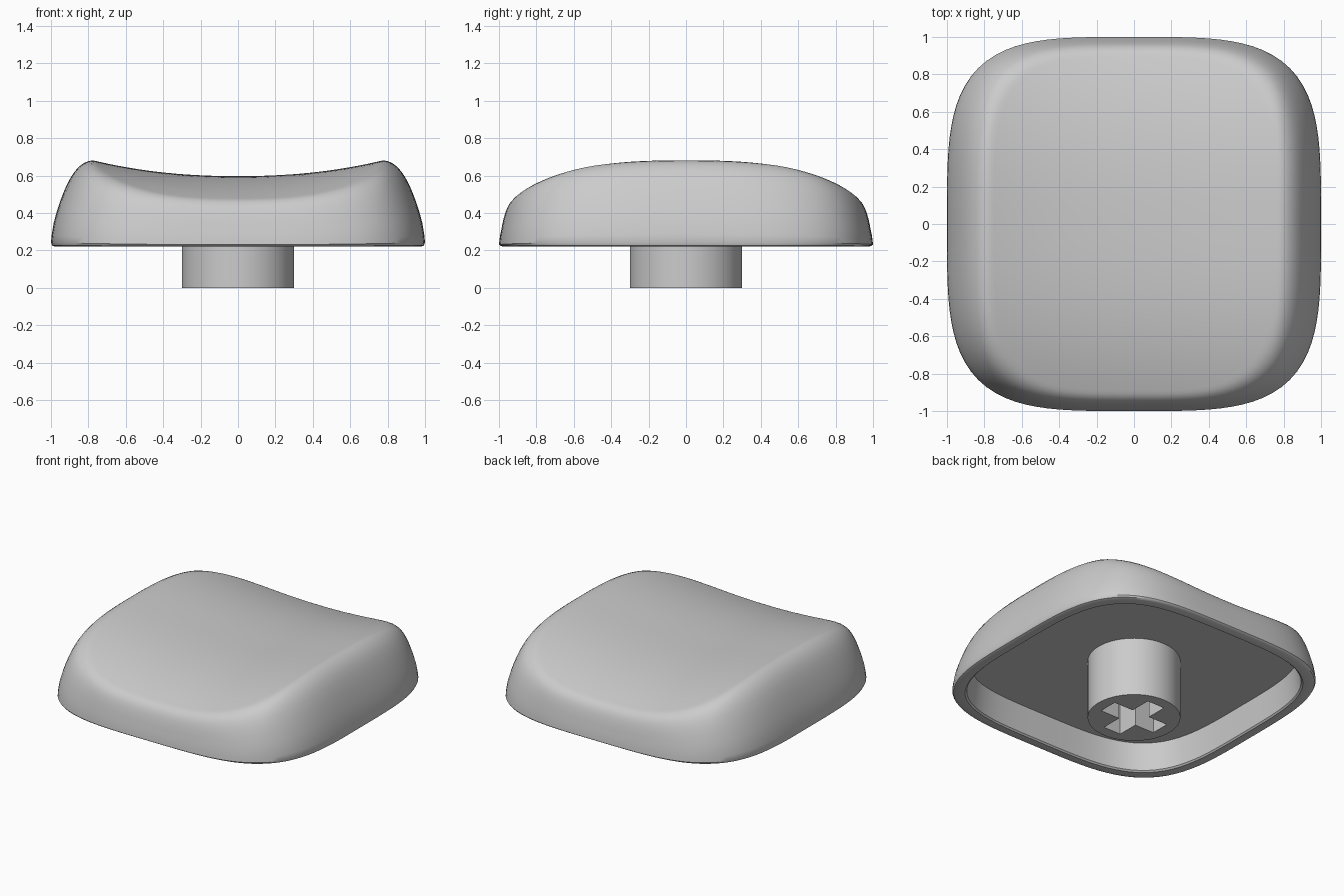
import bpy, bmesh
from math import sin, cos, pi

cube = bpy.data.objects.get("Cube")
if cube:
    bpy.data.objects.remove(cube, do_unlink=True)

grey = bpy.data.materials.new("light grey plastic")
grey.use_nodes = True
colour = (0.6, 0.6, 0.6, 1)
grey.diffuse_color = colour
grey.node_tree.nodes["Principled BSDF"].inputs["Base Color"].default_value = colour

BASE, CEILING, SIDES, POWER = 0.22, 0.42, 128, 3.8


def outline(rx, ry):
    """Rounded-square outline, evenly spaced by angle."""
    pts = []
    for i in range(SIDES):
        c, s = cos(2 * pi * i / SIDES), sin(2 * pi * i / SIDES)
        r = (abs(c) ** POWER + abs(s) ** POWER) ** (-1 / POWER)
        pts.append((rx * r * c, ry * r * s))
    return pts


def top_height(x, y):
    """Dished across x, domed along y."""
    dish = 0.083 * (min(abs(x), 0.78) / 0.77) ** 2.2
    return 0.597 + dish - 0.16 * abs(y) ** 2.6


def make_object(name, bm):
    bmesh.ops.recalc_face_normals(bm, faces=bm.faces)
    mesh = bpy.data.meshes.new(name)
    bm.to_mesh(mesh)
    bm.free()
    mesh.materials.append(grey)
    obj = bpy.data.objects.new(name, mesh)
    bpy.context.collection.objects.link(obj)
    return obj


def activate(obj):
    bpy.ops.object.select_all(action='DESELECT')
    obj.select_set(True)
    bpy.context.view_layer.objects.active = obj


# Cap: rings run from the cavity ceiling, round the rim and up over the top
bm = bmesh.new()
rings = []


def add_ring(rx, ry, height):
    rings.append([bm.verts.new((x, y, height(x, y))) for x, y in outline(rx, ry)])


add_ring(0.90, 0.90, lambda x, y: CEILING)
add_ring(0.92, 0.92, lambda x, y: BASE + 0.01)
add_ring(0.93, 0.93, lambda x, y: BASE)
add_ring(0.98, 0.98, lambda x, y: BASE)
add_ring(0.994, 0.994, lambda x, y: BASE + 0.006)

# Wall rings: half width, half depth, share of the height to the top surface
wall = [(1.0, 1.0, 0.05), (0.996, 0.998, 0.14), (0.986, 0.994, 0.27),
        (0.97, 0.988, 0.40), (0.95, 0.982, 0.53), (0.927, 0.975, 0.66),
        (0.90, 0.966, 0.78), (0.875, 0.957, 0.865), (0.85, 0.947, 0.925),
        (0.825, 0.935, 0.965), (0.80, 0.922, 0.99), (0.775, 0.907, 1.0),
        (0.75, 0.89, 1.0)]
for rx, ry, share in wall:
    add_ring(rx, ry, lambda x, y: BASE + share * (top_height(x, y) - BASE))
for step in range(15, 0, -1):
    add_ring(0.75 * step / 16, 0.89 * step / 16, top_height)

for low, high in zip(rings, rings[1:]):
    for i in range(SIDES):
        j = (i + 1) % SIDES
        bm.faces.new((low[i], low[j], high[j], high[i]))
bm.faces.new(rings[0])
centre = bm.verts.new((0, 0, top_height(0, 0)))
for i in range(SIDES):
    bm.faces.new((rings[-1][i], rings[-1][(i + 1) % SIDES], centre))
cap = make_object("cap_shell", bm)

# Stem: cylinder under the ceiling
bm = bmesh.new()
bmesh.ops.create_cone(bm, cap_ends=True, segments=64, radius1=0.3, radius2=0.3,
                      depth=CEILING + 0.01)
bmesh.ops.translate(bm, verts=bm.verts, vec=(0, 0, (CEILING + 0.01) / 2))
stem = make_object("stem", bm)

# Cross-shaped socket cut up into the stem
bm = bmesh.new()
arm, half = 0.22, 0.068
corner = [(arm, -half), (arm, half), (half, half)]
cross = []
for turn in range(4):
    c, s = round(cos(turn * pi / 2)), round(sin(turn * pi / 2))
    cross += [bm.verts.new((x * c - y * s, x * s + y * c, -0.1)) for x, y in corner]
face = bm.faces.new(cross)
raised = bmesh.ops.extrude_face_region(bm, geom=[face])["geom"]
bmesh.ops.translate(bm, verts=[v for v in raised if isinstance(v, bmesh.types.BMVert)],
                    vec=(0, 0, 0.48))
cutter = make_object("socket_cutter", bm)
cutter.hide_render = True

cut = stem.modifiers.new("socket", 'BOOLEAN')
cut.operation = 'DIFFERENCE'
cut.solver = 'EXACT'
cut.object = cutter
activate(stem)
bpy.ops.object.modifier_apply(modifier=cut.name)
bpy.data.objects.remove(cutter, do_unlink=True)

for obj in (cap, stem):
    activate(obj)
    bpy.ops.object.shade_smooth_by_angle(angle=0.6)
